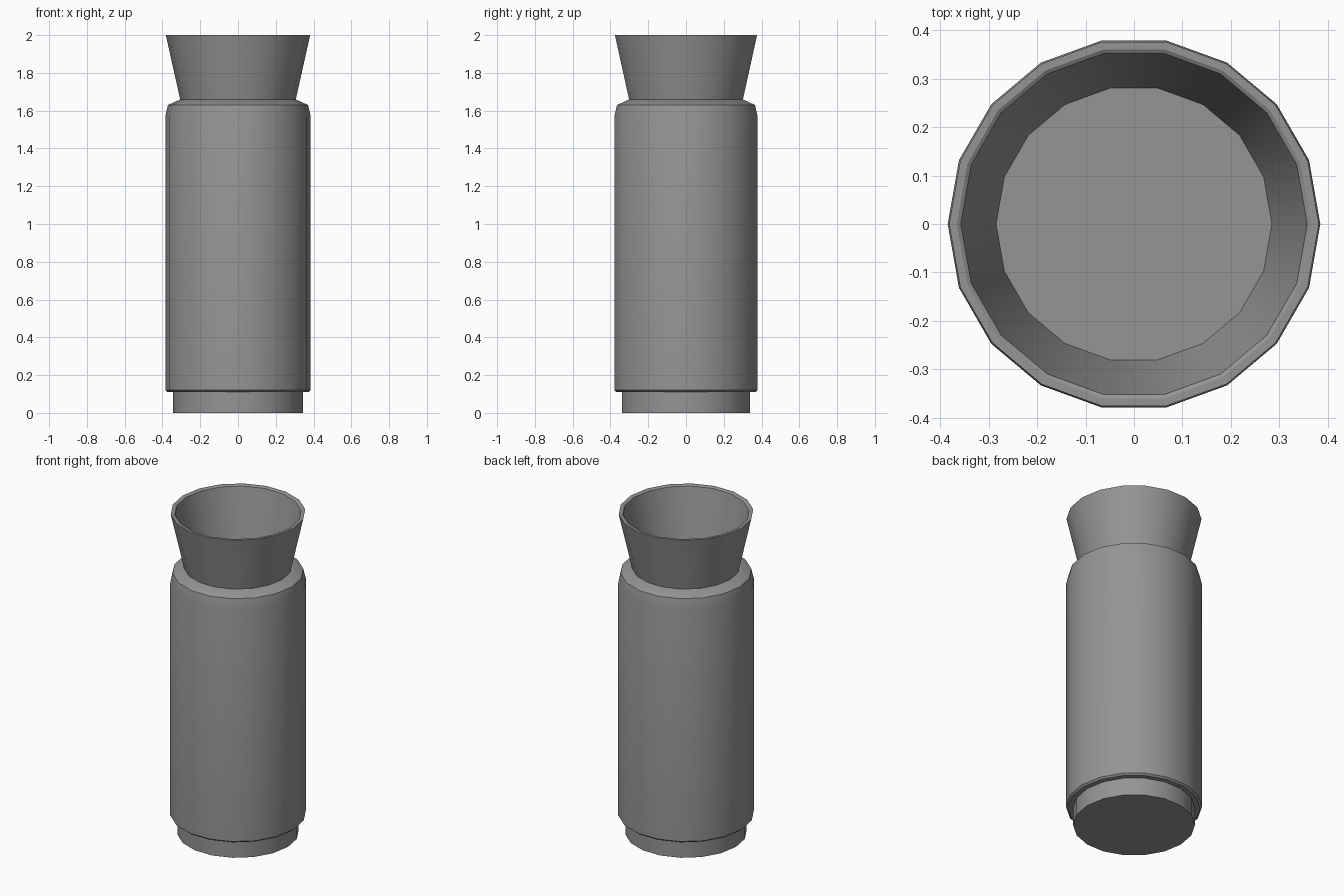
import bpy, bmesh, math

SIDES = 18

cube = bpy.data.objects.get("Cube")
if cube:
    bpy.data.objects.remove(cube, do_unlink=True)

grey = bpy.data.materials.new("mid_grey")
grey.use_nodes = True
colour = (0.3, 0.3, 0.3, 1)
grey.diffuse_color = colour
grey.node_tree.nodes["Principled BSDF"].inputs["Base Color"].default_value = colour


def lathe(name, profile):
    """Turn a (radius, height) profile into a solid, capping any open end."""
    bm = bmesh.new()
    rings = []
    for r, z in profile:
        rings.append([bm.verts.new((r * math.cos(a), r * math.sin(a), z))
                      for a in (math.tau * i / SIDES for i in range(SIDES))])
    for low, high in zip(rings, rings[1:]):
        for i in range(SIDES):
            j = (i + 1) % SIDES
            bm.faces.new((low[i], low[j], high[j], high[i]))
    bm.faces.new(rings[0][::-1])
    bm.faces.new(rings[-1])
    bmesh.ops.recalc_face_normals(bm, faces=bm.faces)
    mesh = bpy.data.meshes.new(name)
    bm.to_mesh(mesh)
    bm.free()
    mesh.materials.append(grey)
    obj = bpy.data.objects.new(name, mesh)
    bpy.context.collection.objects.link(obj)
    bpy.ops.object.select_all(action='DESELECT')
    obj.select_set(True)
    bpy.context.view_layer.objects.active = obj
    bpy.ops.object.shade_smooth_by_angle(angle=math.radians(30))
    return obj


# Narrow foot under the body
lathe("base_foot", [(0.345, 0), (0.345, 0.13)])

# Main cylinder with chamfered lower edge and sloped shoulder
lathe("main_body", [(0.374, 0.11), (0.385, 0.12), (0.385, 1.57),
                    (0.371, 1.63), (0.305, 1.66)])

# Flared open collar: outer wall, stepped rim, inner wall and floor
lathe("flared_collar", [(0.305, 1.655), (0.382, 2.0), (0.366, 2.0),
                        (0.358, 1.995), (0.285, 1.665)])
